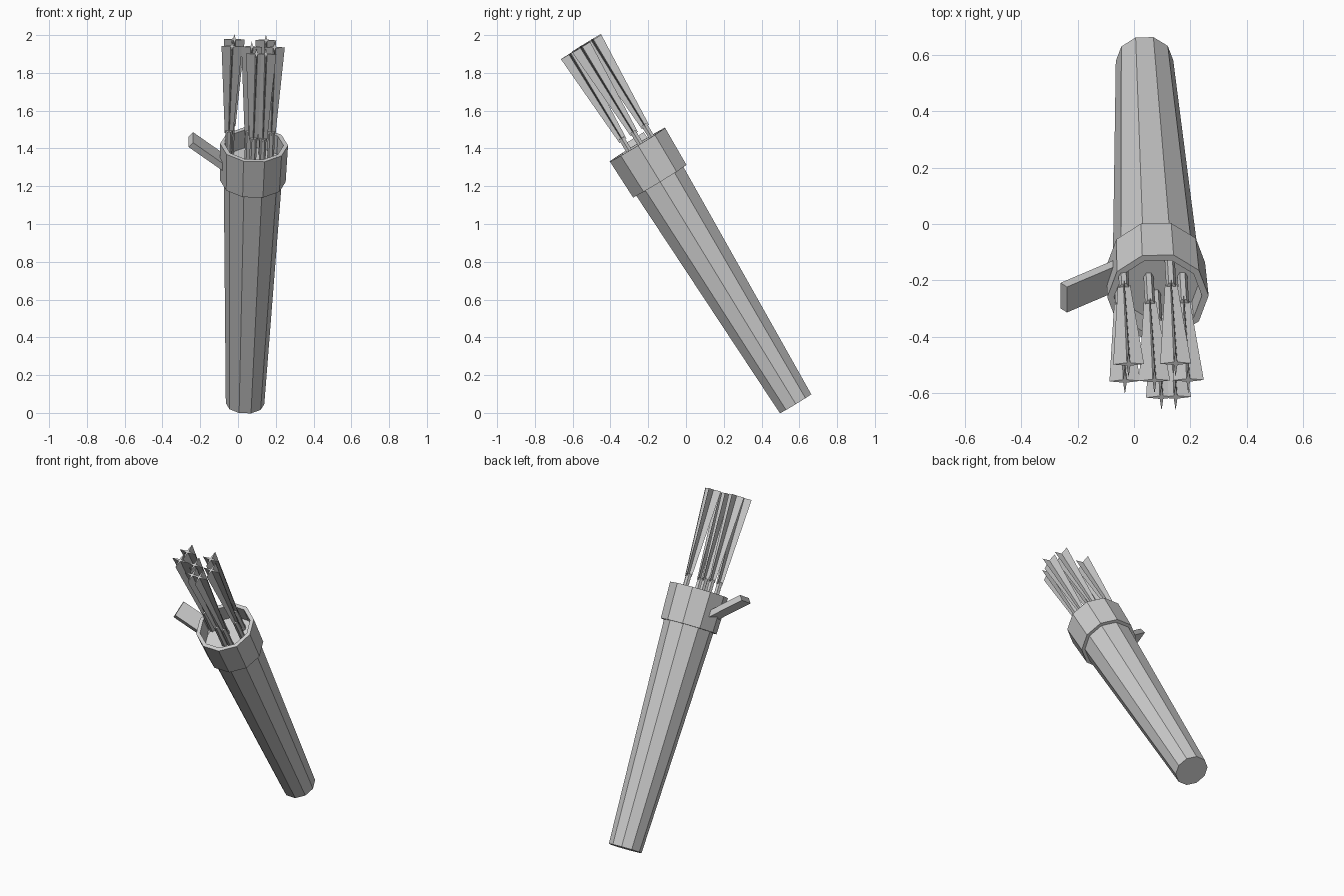
import bpy, bmesh
from math import sin, cos, pi, radians
from mathutils import Matrix, Vector

if "Cube" in bpy.data.objects:
    bpy.data.objects.remove(bpy.data.objects["Cube"])

# local frame: origin at the mouth centre, local z runs up the quiver axis
FRAME = (Matrix.Translation((0.085, -0.257, 1.42))
         @ Matrix.Rotation(radians(31.4), 4, 'X') @ Matrix.Rotation(radians(1.7), 4, 'Y'))


def finish(name, bm):
    bmesh.ops.recalc_face_normals(bm, faces=bm.faces)
    me = bpy.data.meshes.new(name)
    bm.to_mesh(me)
    bm.free()
    me.transform(FRAME)
    ob = bpy.data.objects.new(name, me)
    bpy.context.collection.objects.link(ob)


def loft(bm, profile, n, centre=(0, 0), shape=lambda i: 1.0, closed=False):
    """Rings of (radius, height) joined by quads; capped or closed to a loop."""
    rings = [[bm.verts.new((centre[0] + r * shape(i) * cos(2 * pi * i / n),
                            centre[1] + r * shape(i) * sin(2 * pi * i / n), z))
              for i in range(n)] for r, z in profile]
    pairs = list(zip(rings, rings[1:]))
    if closed:
        pairs.append((rings[-1], rings[0]))
    else:
        bm.faces.new(rings[0])
        bm.faces.new(rings[-1])
    for a, b in pairs:
        for i in range(n):
            j = (i + 1) % n
            bm.faces.new((a[i], a[j], b[j], b[i]))


# tapered tube
bm = bmesh.new()
loft(bm, [(0.102, -1.607), (0.158, -0.11)], 10)
finish("quiver_body", bm)

# hollow collar around the mouth
bm = bmesh.new()
loft(bm, [(0.174, -0.226), (0.18, 0), (0.156, 0), (0.15, -0.226)], 10, closed=True)
finish("quiver_collar", bm)

# strap stub: slanted bar on the left of the collar
bm = bmesh.new()
a, b = Vector((-0.14, 0.01, -0.135)), Vector((-0.335, 0.01, 0.015))
d = (b - a).normalized()
up = d.cross(Vector((0, 1, 0))) * 0.018
side = Vector((0, 0.053, 0))
ends = [[bm.verts.new(p + su * up + ss * side) for su, ss in ((1, 1), (1, -1), (-1, -1), (-1, 1))]
        for p in (a, b)]
for e in ends:
    bm.faces.new(e)
for i in range(4):
    j = (i + 1) % 4
    bm.faces.new((ends[0][i], ends[0][j], ends[1][j], ends[1][i]))
finish("strap_stub", bm)

# arrows: shaft plus a cross of four flaring vanes
spots = [(-0.135, 0.015), (-0.122, 0.085), (-0.03, 0.015), (0.09, 0.015),
         (-0.005, -0.055), (0.045, -0.055), (0.045, 0.085)]
for k, c in enumerate(spots, 1):
    bm = bmesh.new()
    loft(bm, [(0.018, -0.13), (0.018, 0.075)], 6, c)
    finish(f"arrow_shaft_{k}", bm)
    bm = bmesh.new()
    loft(bm, [(0.022, 0.06), (0.055, 0.598)], 8, c, lambda i: 0.16 if i % 2 else 1.0)
    finish(f"arrow_vanes_{k}", bm)
